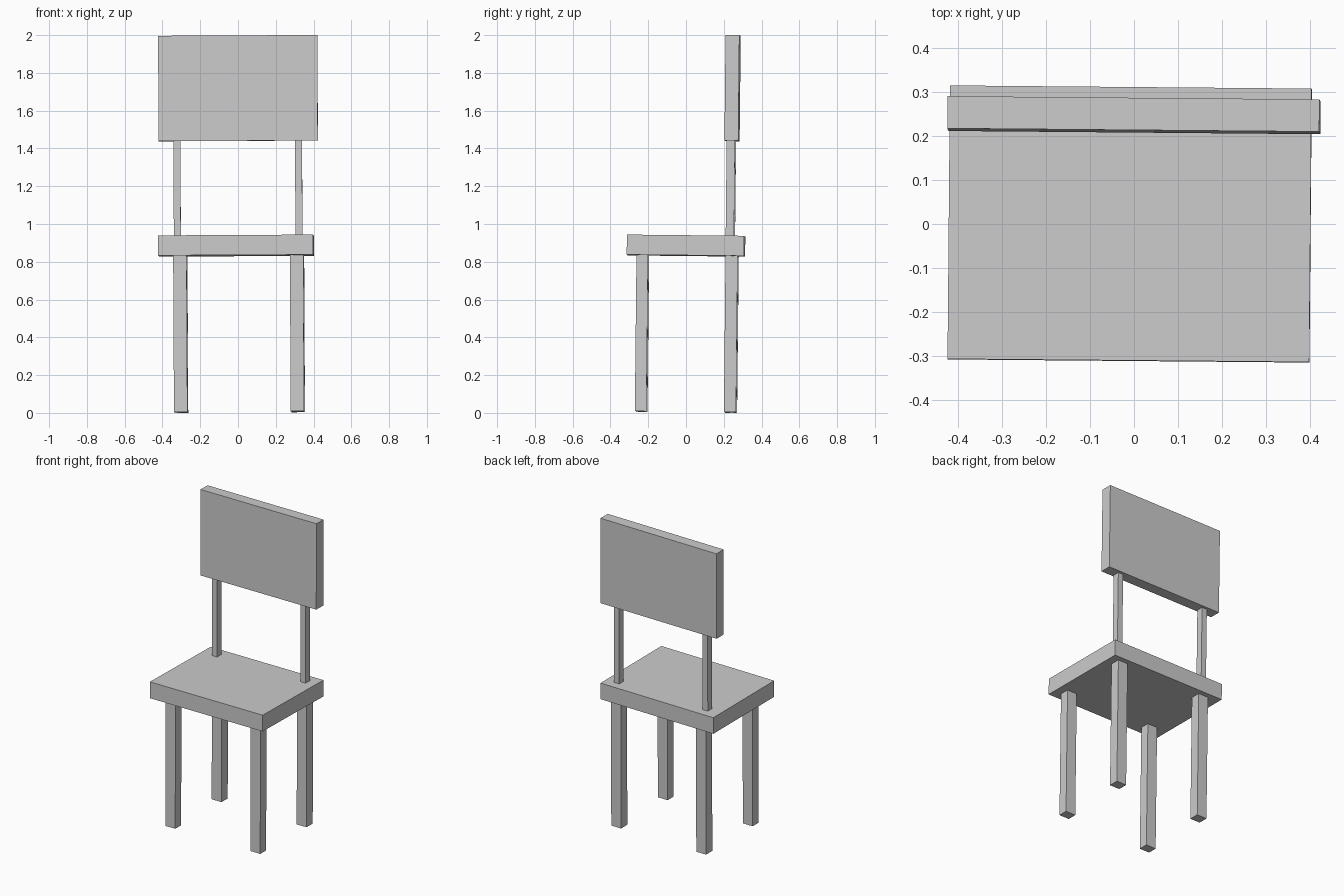
import bpy
from math import radians
from mathutils import Euler, Matrix, Vector

if "Cube" in bpy.data.objects:
    bpy.data.objects.remove(bpy.data.objects["Cube"])

# The whole chair stands very slightly tilted and turned
TILT = Euler((radians(-0.6), radians(-0.3), radians(-0.5))).to_matrix().to_4x4()
parts = []


def box(name, x, y, z0, z1, width, depth):
    """Box centred on x, y and reaching from z0 to z1."""
    bpy.ops.mesh.primitive_cube_add(size=1)
    ob = bpy.context.object
    ob.name = name
    ob.data.transform(TILT @ Matrix.Translation((x, y, (z0 + z1) / 2))
                      @ Matrix.Diagonal((width, depth, z1 - z0, 1)))
    parts.append(ob)


# Seat and backrest
box("seat", -0.008, -0.007, 0.828, 0.934, 0.82, 0.62)
box("backrest_panel", 0.004, 0.231, 1.438, 1.996, 0.843, 0.073)

# Legs and backrest posts on both sides
for side, s in (("left", -1), ("right", 1)):
    box(f"front_leg_{side}", 0.005 + s * 0.309, -0.235, 0, 0.83, 0.071, 0.061)
    box(f"rear_leg_{side}", 0.005 + s * 0.309, 0.238, 0, 0.83, 0.071, 0.064)
    box(f"backrest_post_{side}", 0.001 + s * 0.322, 0.2275, 0.932, 1.44, 0.037, 0.044)

# Centre on the origin and set on the ground
pts = [v.co for ob in parts for v in ob.data.vertices]
lo = Vector([min(p[i] for p in pts) for i in range(3)])
hi = Vector([max(p[i] for p in pts) for i in range(3)])
shift = Matrix.Translation((-(lo.x + hi.x) / 2, -(lo.y + hi.y) / 2, -lo.z))
for ob in parts:
    ob.data.transform(shift)
